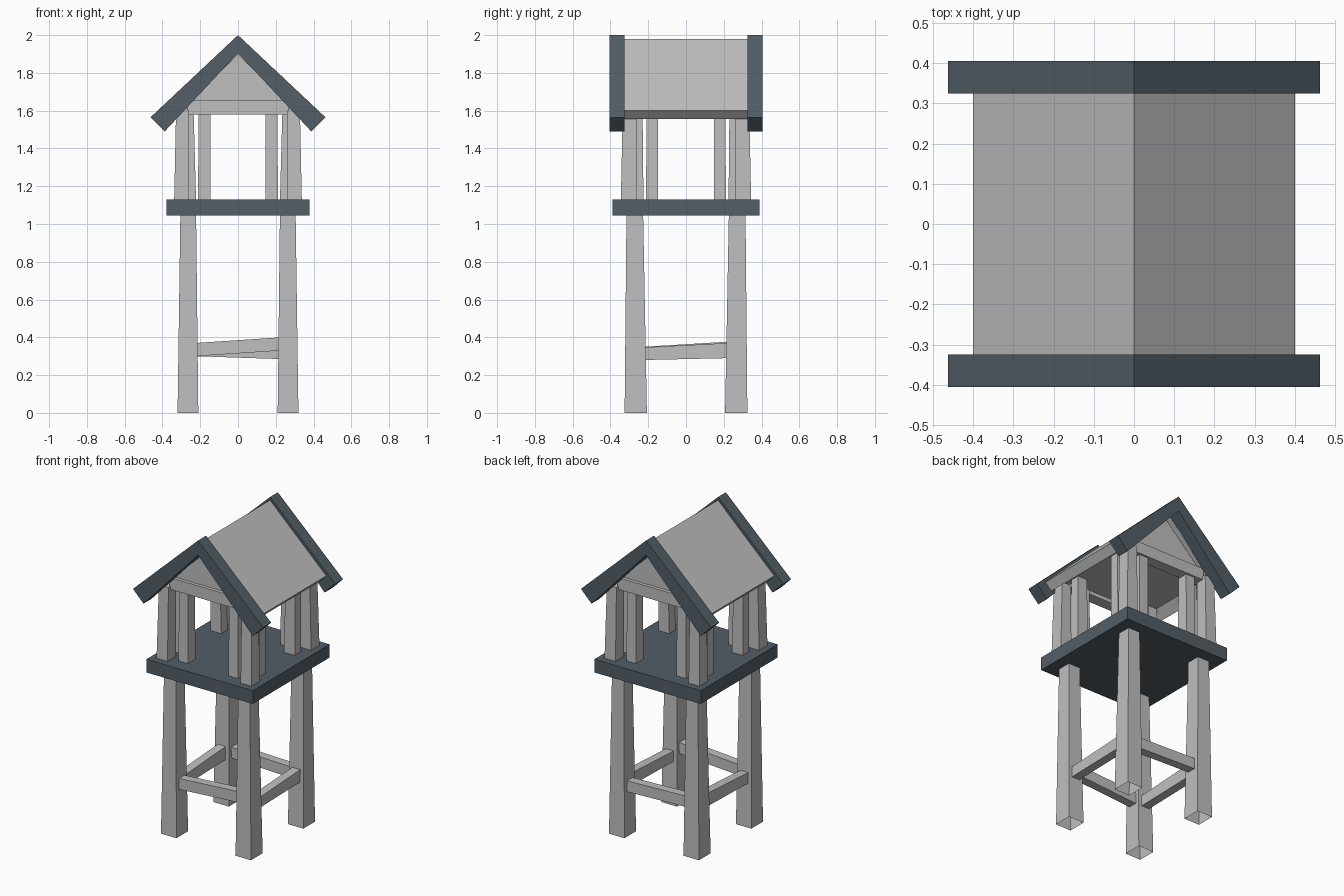
import bpy
import bmesh

if "Cube" in bpy.data.objects:
    bpy.data.objects.remove(bpy.data.objects["Cube"], do_unlink=True)


def material(name, rgb):
    mat = bpy.data.materials.new(name)
    mat.use_nodes = True
    mat.diffuse_color = (*rgb, 1)
    bsdf = mat.node_tree.nodes["Principled BSDF"]
    bsdf.inputs["Base Color"].default_value = (*rgb, 1)
    bsdf.inputs["Roughness"].default_value = 0.9
    return mat


GREY = material("light grey", (0.52, 0.52, 0.52))
SLATE = material("dark slate", (0.085, 0.112, 0.133))


def loft(name, ring_a, ring_b, mat, open_start=False):
    """Solid between two matching rings of points."""
    bm = bmesh.new()
    a = [bm.verts.new(p) for p in ring_a]
    b = [bm.verts.new(p) for p in ring_b]
    if not open_start:
        bm.faces.new(a)
    bm.faces.new(b)
    for i in range(len(a)):
        j = (i + 1) % len(a)
        bm.faces.new((a[i], a[j], b[j], b[i]))
    bmesh.ops.recalc_face_normals(bm, faces=bm.faces)
    mesh = bpy.data.meshes.new(name)
    bm.to_mesh(mesh)
    bm.free()
    mesh.materials.append(mat)
    obj = bpy.data.objects.new(name, mesh)
    bpy.context.collection.objects.link(obj)
    return obj


def rect(x0, x1, y0, y1, z):
    return [(x0, y0, z), (x1, y0, z), (x1, y1, z), (x0, y1, z)]


def box(name, x0, x1, y0, y1, z0, z1, mat):
    return loft(name, rect(x0, x1, y0, y1, z0), rect(x0, x1, y0, y1, z1), mat)


def prism(name, profile, y0, y1, mat):
    """Extrude an x-z profile along y."""
    return loft(name, [(x, y0, z) for x, z in profile],
                [(x, y1, z) for x, z in profile], mat)


def mirrored(half):
    """Complete a left half profile whose first and last points sit on x = 0."""
    return half + [(-x, z) for x, z in half[-2:0:-1]]


# Legs and upper posts at each corner
for sx, side in ((-1, "right"), (1, "left")):
    for sy, end in ((-1, "front"), (1, "back")):
        tag = f"{end}_{side}"

        def post(name, low, high, z0, z1, open_start=False):
            rings = [rect(sx * x0, sx * x1, sy * y0, sy * y1, z)
                     for (x0, x1, y0, y1), z in ((low, z0), (high, z1))]
            loft(f"{name}_{tag}", *rings, GREY, open_start)

        post("leg", (0.21, 0.32, 0.207, 0.325),
             (0.222, 0.305, 0.227, 0.315), 0, 1.06, True)
        post("corner_post", (0.26, 0.338, 0.26, 0.345),
             (0.26, 0.328, 0.26, 0.335), 1.12, 1.6)
        post("gable_post", (0.145, 0.212, 0.225, 0.302),
             (0.145, 0.208, 0.23, 0.3), 1.12, 1.6)
        post("side_post", (0.222, 0.3, 0.148, 0.212),
             (0.235, 0.3, 0.148, 0.208), 1.12, 1.6)


# Slightly crooked rails between the legs
def rail(name, along_x, offset, low, high):
    rings = []
    for t, (z0, z1) in ((-0.225, low), (0.225, high)):
        ring = []
        for d, z in ((-0.028, z0), (0.028, z0), (0.028, z1), (-0.028, z1)):
            ring.append((t, offset + d, z) if along_x else (offset + d, t, z))
        rings.append(ring)
    loft(name, *rings, GREY)


rail("front_rail", True, -0.265, (0.3, 0.37), (0.33, 0.4))
rail("back_rail", True, 0.265, (0.3, 0.37), (0.285, 0.355))
rail("left_rail", False, 0.265, (0.28, 0.347), (0.29, 0.37))
rail("right_rail", False, -0.265, (0.282, 0.35), (0.292, 0.377))

# Platform
box("platform", -0.378, 0.378, -0.39, 0.39, 1.045, 1.13, SLATE)

# Roof, ceiling, gable panels, tie beams and trim
prism("roof", mirrored([(0, 1.98), (0.4, 1.6), (0.357, 1.555), (0, 1.895)]),
      -0.328, 0.328, GREY)
box("ceiling", -0.3, 0.3, -0.28, 0.28, 1.605, 1.615, GREY)
for s, end in ((-1, "front"), (1, "back")):
    prism(f"{end}_gable", [(-0.3, 1.62), (0.3, 1.62), (0, 1.91)],
          s * 0.25, s * 0.29, GREY)
    box(f"{end}_tie_beam", -0.268, 0.268, s * 0.24, s * 0.312, 1.58, 1.655, GREY)
    prism(f"{end}_roof_trim",
          mirrored([(0, 2), (0.463, 1.565), (0.388, 1.49), (0, 1.905)]),
          s * 0.325, s * 0.405, SLATE)
